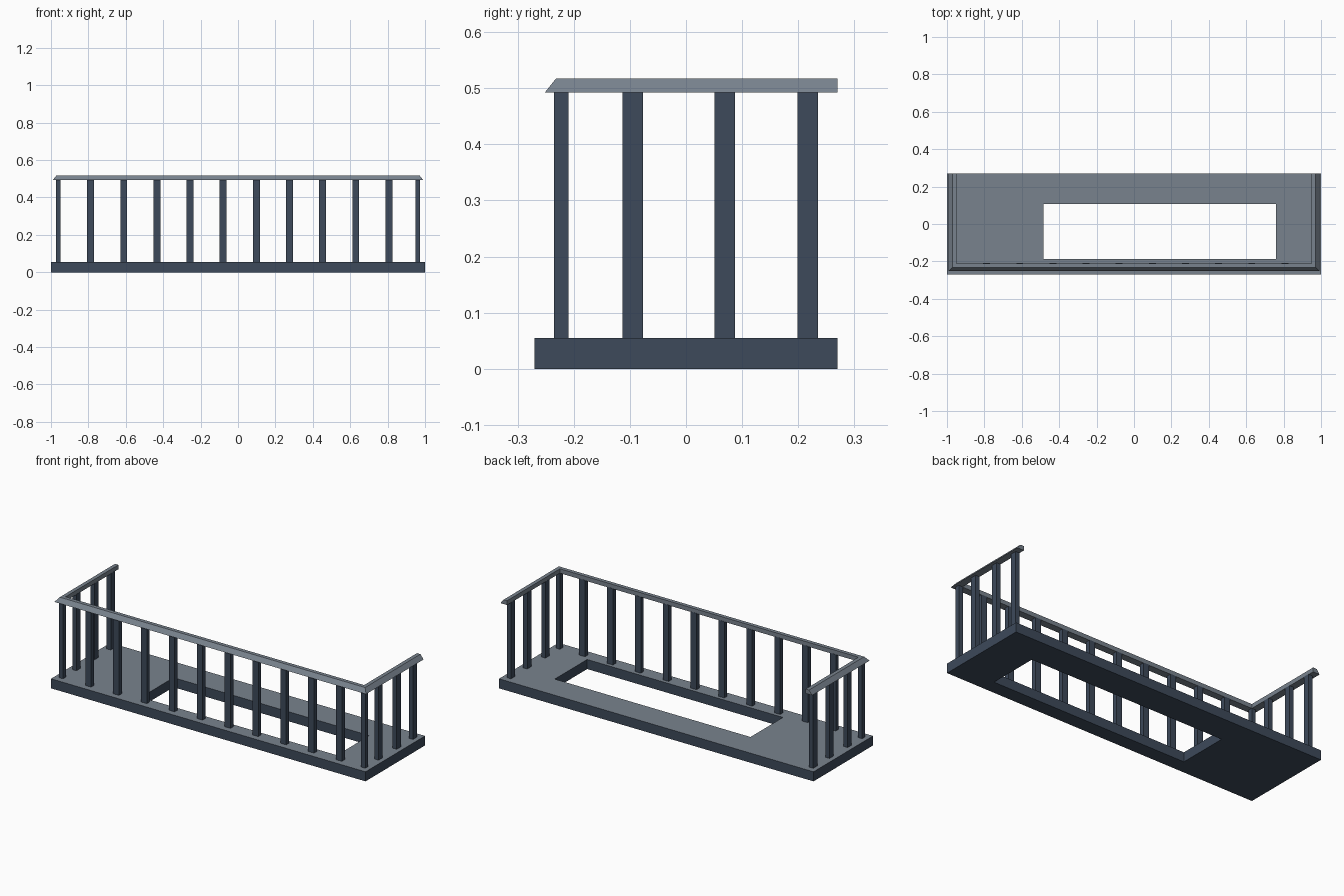
import bpy, bmesh
from mathutils import Vector

if "Cube" in bpy.data.objects:
    bpy.data.objects.remove(bpy.data.objects["Cube"])


def material(name, rgb):
    m = bpy.data.materials.new(name)
    m.diffuse_color = (*rgb, 1)
    m.use_nodes = True
    m.node_tree.nodes["Principled BSDF"].inputs["Base Color"].default_value = m.diffuse_color
    return m


DARK = material("dark slate", (0.047, 0.068, 0.103))
GREY = material("light grey", (0.19, 0.226, 0.27))


def finish(name, bm, mats):
    bmesh.ops.recalc_face_normals(bm, faces=bm.faces)
    me = bpy.data.meshes.new(name)
    bm.to_mesh(me)
    bm.free()
    for m in mats:
        me.materials.append(m)
    ob = bpy.data.objects.new(name, me)
    bpy.context.collection.objects.link(ob)
    return ob


def box(name, x0, x1, y0, y1, z0, z1, mat):
    bm = bmesh.new()
    bmesh.ops.create_cube(bm, size=1)
    for v in bm.verts:
        v.co = Vector((x1 if v.co.x > 0 else x0,
                       y1 if v.co.y > 0 else y0,
                       z1 if v.co.z > 0 else z0))
    return finish(name, bm, [mat])


# balcony floor: slab with an off-centre rectangular opening
DECK = 0.055
bm = bmesh.new()
outer = [(-1, -0.27), (1, -0.27), (1, 0.27), (-1, 0.27)]
inner = [(-0.485, -0.188), (0.76, -0.188), (0.76, 0.107), (-0.485, 0.107)]
rings = [[bm.verts.new((x, y, z)) for x, y in loop]
         for loop, z in ((outer, 0), (outer, DECK), (inner, DECK), (inner, 0))]
for r in range(4):
    a, b = rings[r], rings[(r + 1) % 4]
    for i in range(4):
        j = (i + 1) % 4
        f = bm.faces.new((a[i], a[j], b[j], b[i]))
        f.material_index = 1 if r == 1 else 0   # walking surface is grey
finish("floor_slab", bm, [DARK, GREY])

# posts
RAIL_Z, RAIL_TOP = 0.492, 0.517
CX, CY = 0.961, -0.222          # rail centre lines
W, T = 0.0185, 0.013            # half width along the rail, half thickness


def post(name, x, y, hx, hy):
    box(name, x - hx, x + hx, y - hy, y + hy, DECK - 0.002, RAIL_Z + 0.002, DARK)


for i in range(10):
    post(f"front_post_{i + 1}", -0.788 + 0.1772 * i, CY, W, T)
for side, s in (("left", -1), ("right", 1)):
    post(f"{side}_corner_post", s * CX, CY, T, T)
    for i, y in enumerate((-0.095, 0.069, 0.217)):
        post(f"{side}_post_{i + 1}", s * CX, y, T, W)

# handrail: bevelled profile swept round three sides with mitred corners
# profile = (outward offset from centre line, height)
profile = [(-0.012, RAIL_Z), (0.030, RAIL_Z), (0.010, RAIL_TOP), (-0.012, RAIL_TOP)]
bm = bmesh.new()
sections = []
for sx, front in ((-1, False), (-1, True), (1, True), (1, False)):
    sections.append([bm.verts.new((sx * (CX + o), CY - o if front else 0.27, z))
                     for o, z in profile])
for a, b in zip(sections, sections[1:]):
    for i in range(4):
        j = (i + 1) % 4
        bm.faces.new((a[i], a[j], b[j], b[i]))
bm.faces.new(sections[0])
bm.faces.new(sections[-1])
finish("handrail", bm, [GREY])
